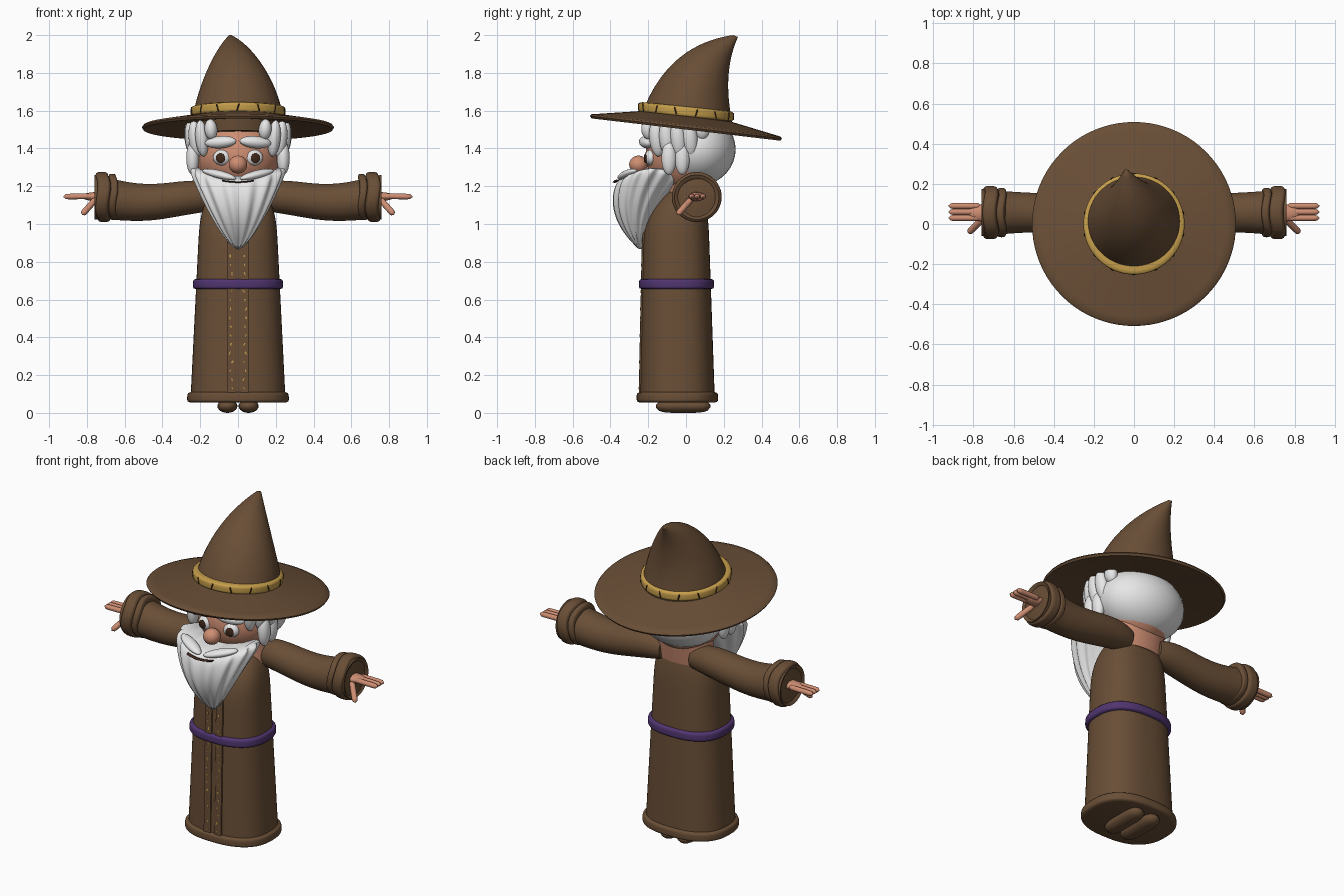
import bpy, bmesh, math, random
from mathutils import Vector, Matrix, Euler

cube = bpy.data.objects.get("Cube")
if cube:
    bpy.data.objects.remove(cube, do_unlink=True)
random.seed(4)
SIDES = (("left", 1), ("right", -1))


def material(name, *rgb):
    m = bpy.data.materials.new(name)
    m.use_nodes = True
    m.diffuse_color = (*rgb, 1)
    m.node_tree.nodes["Principled BSDF"].inputs["Base Color"].default_value = (*rgb, 1)
    return m


BROWN = material("robe brown", 0.14, 0.076, 0.037)
GOLD = material("gold", 0.56, 0.34, 0.07)
PURPLE = material("belt purple", 0.08, 0.035, 0.16)
WHITE = material("hair white", 0.8, 0.8, 0.8)
SKIN = material("skin", 0.62, 0.27, 0.17)
DARK = material("dark brown", 0.05, 0.02, 0.01)


def finish(name, bm, mat):
    bmesh.ops.recalc_face_normals(bm, faces=bm.faces)
    mesh = bpy.data.meshes.new(name)
    bm.to_mesh(mesh)
    bm.free()
    mesh.materials.append(mat)
    mesh.shade_smooth()
    mesh.set_sharp_from_angle(angle=0.8)
    bpy.context.scene.collection.objects.link(bpy.data.objects.new(name, mesh))


def loft(name, rings, mat, sides=48, power=2, shape=None):
    """Skin a list of (centre, u, v) superellipse rings, capped at both ends."""
    bm = bmesh.new()
    loops = []
    for centre, u, v in rings:
        loop = []
        for i in range(sides):
            angle = math.tau * i / sides
            co, si = math.cos(angle), math.sin(angle)
            p = (Vector(centre) + Vector(u) * math.copysign(abs(co) ** (2 / power), co)
                 + Vector(v) * math.copysign(abs(si) ** (2 / power), si))
            loop.append(bm.verts.new(shape(p, angle) if shape else p))
        loops.append(loop)
    for low, high in zip(loops, loops[1:]):
        for i in range(sides):
            bm.faces.new((low[i - 1], low[i], high[i], high[i - 1]))
    bm.faces.new(loops[0])
    bm.faces.new(loops[-1])
    finish(name, bm, mat)


def ball(name, location, size, mat, rotation=(0, 0, 0)):
    bm = bmesh.new()
    placed = Matrix.LocRotScale(Vector(location), Euler(rotation), Vector(size))
    bmesh.ops.create_uvsphere(bm, u_segments=28, v_segments=18, radius=1, matrix=placed)
    finish(name, bm, mat)


def rod(name, start, end, radius, mat):
    """Round-ended rod between two points."""
    start, end = Vector(start), Vector(end)
    along = end - start
    u = along.orthogonal().normalized() * radius
    v = along.normalized().cross(u)
    rings = []
    for t in steps(12):
        k = (1 - abs(2 * t - 1) ** 8) ** 0.5 + 0.1
        rings.append((start + along * t, u * k, v * k))
    loft(name, rings, mat, sides=12)


def steps(count):
    return [i / count for i in range(count + 1)]


def bend(t, a, b, c):
    """Quadratic curve from a to c, pulled towards b."""
    return a * (1 - t) ** 2 + 2 * b * t * (1 - t) + c * t * t


def slab(half_width, front, back, z):
    return (0, (front + back) / 2, z), (half_width, 0, 0), (0, (back - front) / 2, 0)


def disc(radius, z, tilt):
    return (0, 0, z), (radius, 0, 0), (0, radius, -tilt * radius)


def bulge(t):
    """Rounded band section: 0 at both edges, 1 in the middle."""
    return (1 - abs(2 * t - 1) ** 4) ** 0.5


# Robe tapers upwards and rounds off at the shoulders
def robe_section(z):
    rise = max(0, (z - 0.85) / 0.35)
    top = 1 - 0.4 * rise ** 4
    front = -0.245 + 0.02 * z + 0.16 * rise ** 3
    return (0.255 - 0.05 * z) * top, front, (0.155 - 0.035 * z) * top


def robe_band(name, bottom, top, thickness, mat):
    rings = []
    for t in steps(12):
        z = bottom + (top - bottom) * t
        half_width, front, back = robe_section(z)
        grow = thickness * bulge(t)
        rings.append(slab(half_width + grow, front - grow, back + grow, z))
    loft(name, rings, mat, sides=64, power=2.5)


loft("robe", [slab(*robe_section(z), z) for z in (0.06 + 1.12 * t for t in steps(30))],
     BROWN, sides=64, power=2.5)
robe_band("robe_hem", 0.055, 0.11, 0.018, BROWN)
robe_band("belt", 0.655, 0.71, 0.018, PURPLE)

# Front trim with gold flecks, and shoes
for side, s in SIDES:
    trim = []
    for z in (0.08 + 0.9 * t for t in steps(20)):
        trim.append(((s * 0.036, robe_section(z)[1], z), (0.023, 0, 0), (0, 0.007, 0)))
    loft(side + "_front_trim", trim, BROWN, sides=24, power=8)
    bm = bmesh.new()
    for t in steps(15):
        z = 0.13 + 0.7 * t
        place = Vector((s * 0.036 + random.uniform(-1, 1) * 0.008, robe_section(z)[1] - 0.007, z))
        size = Vector((random.uniform(0.004, 0.008), 0.003, random.uniform(0.008, 0.018)))
        spin = Euler((0, random.uniform(-0.7, 0.7), 0))
        bmesh.ops.create_cube(bm, size=1, matrix=Matrix.LocRotScale(place, spin, size))
    finish(side + "_trim_flecks", bm, GOLD)
    shoe = []
    for t in steps(16):
        r = 0.01 + 0.043 * bulge(t)
        shoe.append(((s * 0.056, -0.16 + 0.29 * t, 0.036), (r, 0, 0), (0, 0, r * 0.68)))
    loft(side + "_shoe", shoe, BROWN, sides=24)

# Sleeves, hollow cuffs and hands
for side, s in SIDES:
    def arm_ring(x, z, r):
        return (s * x, 0.057, z), (0, r, 0), (0, 0, r)

    sleeve = []
    for t in steps(20):
        x = 0.1 + 0.66 * t
        sleeve.append(arm_ring(x, 1.13 + 0.015 * math.cos(math.tau * (t - 0.1)),
                               0.092 + 0.026 * t ** 3 - 0.03 * (1 - t) ** 8))
    sleeve += [arm_ring(x, 1.14, x - 0.65) for x in (0.755, 0.74)]
    loft(side + "_sleeve", sleeve + [arm_ring(0.66, 1.14, 0.08)], BROWN)
    for part, start, width, radius in (("cuff_edge", 0.64, 0.04, 0.123), ("cuff", 0.68, 0.07, 0.132)):
        rings = [arm_ring(start + width * t, 1.143, radius - 0.02 * (1 - bulge(t))) for t in steps(12)]
        loft(f"{side}_{part}", rings, BROWN,
             shape=lambda p, angle: p + Vector((0.006 * math.sin(3 * angle), 0, 0)))
    ball(side + "_palm", (s * 0.745, 0.055, 1.145), (0.085, 0.043, 0.024), SKIN)
    for finger, y in (("index", 0.03), ("middle", 0.06), ("ring", 0.09)):
        rod(f"{side}_{finger}_finger", (s * 0.76, y, 1.147), (s * 0.925, y, 1.145), 0.014, SKIN)
    rod(side + "_thumb", (s * 0.75, 0.03, 1.135), (s * 0.825, -0.045, 1.05), 0.015, SKIN)

# Neck and head
loft("neck", [slab(0.18, -0.1, 0.11 + 0.03 * t, 1.1 + 0.17 * t) for t in steps(4)], SKIN)
ball("head", (0, 0, 1.36), (0.225, 0.215, 0.2), SKIN)
ball("nose", (0, -0.252, 1.315), (0.049, 0.049, 0.047), SKIN)


# Beard: a ridged point that widens and wraps up the cheeks
def beard_ridges(p, angle):
    wave = 0.035 * math.cos(14 * angle + 5 * p.z)
    return Vector((p.x * (1 + wave), p.y + (p.y + 0.2) * wave, p.z + 0.95 * p.x ** 2))


beard = []
for t in steps(28):
    inset = 0.05 * t ** 24
    beard.append(slab(0.01 + 0.255 * t ** 0.75 - inset, bend(t, -0.25, -0.45, -0.35) + inset,
                      bend(t, -0.235, -0.2, 0.02) - inset, 0.868 + 0.385 * t))
loft("beard", beard, WHITE, sides=112, shape=beard_ridges)
smile = []
for t in steps(12):
    x = 0.17 * (t - 0.5)
    smile.append(((x, 1.5 * x * x - 0.377, 1.222 + 1.2 * x * x), (0, 0.012, 0), (0, 0, 0.004)))
loft("mouth", smile, DARK, sides=12)

# Moustache, eyes, eyebrows and side hair
for side, s in SIDES:
    ball(side + "_moustache", (s * 0.1, -0.31, 1.262), (0.1, 0.035, 0.022), WHITE,
         (0, s * -0.22, s * 0.45))
    ball(side + "_eye", (s * 0.083, -0.185, 1.352), (0.05, 0.034, 0.042), WHITE)
    ball(side + "_pupil", (s * 0.093, -0.214, 1.349), (0.025, 0.008, 0.026), DARK, (0, 0, s * 0.2))
    ball(side + "_eyebrow", (s * 0.092, -0.208, 1.433), (0.086, 0.036, 0.032), WHITE,
         (0, s * 0.08, s * 0.25))
    for t in steps(5):
        angle = math.radians(75 * t - 55)
        place = (s * 0.25 * math.cos(angle), 0.24 * math.sin(angle), 1.5 - 0.05 * bulge(t))
        ball(f"{side}_hair_lock_{round(5 * t)}", place, (0.034, 0.04, 0.055 + 0.045 * bulge(t)),
             WHITE, (0.1, s * 0.1, 0))
    for name, y in (("front", -0.09), ("rear", -0.02)):
        ball(f"{side}_{name}_sideburn", (s * 0.24, y, 1.35), (0.034, 0.04, 0.09), WHITE)
ball("back_hair", (0, 0.055, 1.395), (0.265, 0.208, 0.195), WHITE)

# Hat: inner cap, drooping brim and bent crown
loft("hat_cap", [disc(0.205 + 0.01 * t, 1.475 + 0.085 * t, 0.1) for t in steps(4)], BROWN)
brim = [disc(0.2 + 0.3 * t, 1.577 - 0.055 * t, 0.118) for t in steps(8)]
brim.append(disc(0.508, 1.512, 0.118))
brim += [disc(0.5 - 0.3 * t, 1.5 + 0.035 * t, 0.118) for t in steps(8)]
loft("hat_brim", brim, BROWN, sides=80)
crown = []
for t in steps(30):
    front = bend(t, Vector((0, -0.235, 1.58)), Vector((0, -0.1, 1.95)), Vector((-0.04, 0.25, 2)))
    back = bend(t, Vector((0, 0.245, 1.54)), Vector((0, 0.19, 1.8)), Vector((-0.04, 0.275, 1.99)))
    crown.append(((front + back) / 2, (0.01 + 0.23 * (1 - t ** 1.3), 0, 0), (back - front) / 2))
loft("hat_crown", crown, BROWN, sides=64)

# Hat band with slanted stitches
loft("hat_band", [disc(0.23 + 0.022 * bulge(t), 1.566 + 0.056 * t, 0.1) for t in steps(12)],
     GOLD, sides=64)
for k in range(14):
    angle = math.tau * (k + 0.5) / 14
    out = Vector((math.cos(angle), math.sin(angle), -0.1 * math.sin(angle)))
    middle = out * 0.251 + Vector((0, 0, 1.594))
    lean = Vector((-out.y, out.x, 0)) * 0.006 * (-1) ** k + Vector((0, 0, 0.02))
    rod(f"band_stitch_{k}", middle - lean, middle + lean, 0.0035, DARK)
